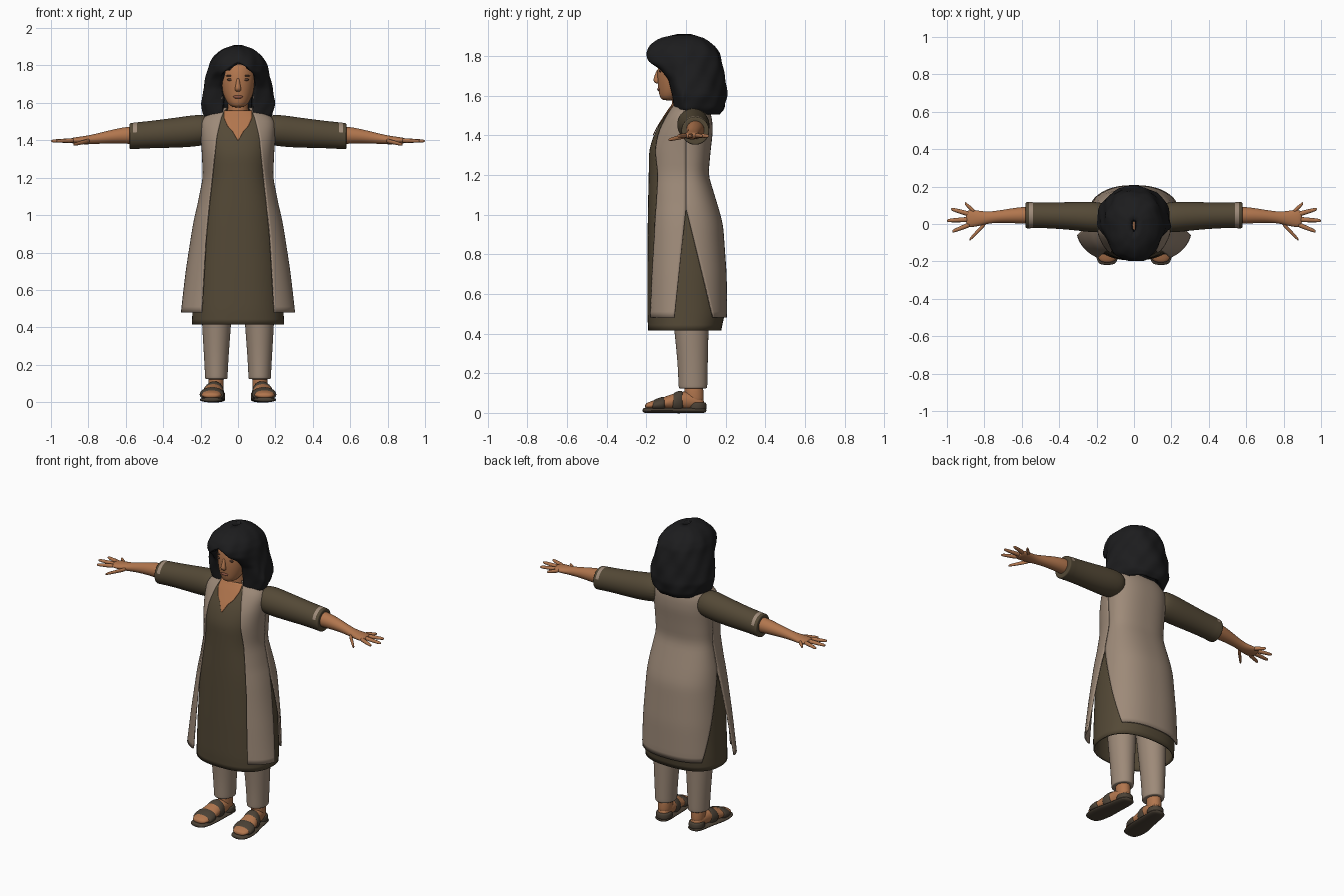
import bpy, bmesh
from math import sin, cos, asin, acos, pi, tau, copysign

if "Cube" in bpy.data.objects:
    bpy.data.objects.remove(bpy.data.objects["Cube"])


def material(name, rgb):
    m = bpy.data.materials.new(name)
    m.use_nodes = True
    m.diffuse_color = (*rgb, 1)
    m.node_tree.nodes["Principled BSDF"].inputs["Base Color"].default_value = (*rgb, 1)
    return m


SKIN = material("warm_skin", (0.44, 0.18, 0.075))
OLIVE = material("olive_cloth", (0.088, 0.066, 0.037))
TAUPE = material("taupe_cloth", (0.34, 0.255, 0.19))
HAIR = material("black_hair", (0.012, 0.012, 0.013))
LEATHER = material("brown_leather", (0.07, 0.053, 0.036))
EYE = material("dark_eye", (0.09, 0.045, 0.028))
LIP = material("lip", (0.26, 0.09, 0.055))


def finish(name, bm, mat, mirror=False, subsurf=0, thick=0):
    me = bpy.data.meshes.new(name)
    bm.to_mesh(me)
    bm.free()
    ob = bpy.data.objects.new(name, me)
    bpy.context.collection.objects.link(ob)
    me.materials.append(mat)
    me.shade_smooth()
    if mirror:
        ob.modifiers.new("mirror", "MIRROR").use_clip = False
    if thick:
        s = ob.modifiers.new("thickness", "SOLIDIFY")
        s.thickness, s.offset = thick, -1
    if subsurf:
        s = ob.modifiers.new("smooth", "SUBSURF")
        s.levels = s.render_levels = subsurf
    return ob


def grid(bm, rows, closed):
    vs = [[bm.verts.new(p) for p in r] for r in rows]
    n = len(vs[0])
    for a, b in zip(vs, vs[1:]):
        for j in range(n if closed else n - 1):
            k = (j + 1) % n
            bm.faces.new((a[j], a[k], b[k], b[j]))
    return vs


def tube(name, axis, rings, mat, mirror=True, n=14, subsurf=2):
    """Closed loft; each ring is position on axis, two centre values, two radii."""
    rows = []
    for pos, ca, cb, ra, rb in rings:
        row = []
        for j in range(n):
            p = [ca + ra * cos(tau * j / n), cb + rb * sin(tau * j / n)]
            p.insert("xyz".index(axis), pos)
            row.append(p)
        rows.append(row)
    bm = bmesh.new()
    vs = grid(bm, rows, True)
    bm.faces.new(vs[0])
    bm.faces.new(vs[-1])
    bmesh.ops.recalc_face_normals(bm, faces=bm.faces)
    return finish(name, bm, mat, mirror, subsurf)


def ball(name, loc, size, mat, mirror=False):
    bm = bmesh.new()
    bmesh.ops.create_uvsphere(bm, u_segments=20, v_segments=12, radius=1)
    bmesh.ops.scale(bm, vec=size, verts=bm.verts)
    bmesh.ops.translate(bm, vec=loc, verts=bm.verts)
    return finish(name, bm, mat, mirror)


def lin(table, z):
    z = min(max(z, table[0][0]), table[-1][0])
    for a, b in zip(table, table[1:]):
        if z <= b[0]:
            f = (z - a[0]) / (b[0] - a[0])
            return [p + (q - p) * f for p, q in zip(a[1:], b[1:])]


def soft(table, z, d=0.025):
    return [sum(v) / 3 for v in zip(lin(table, z - d), lin(table, z), lin(table, z + d))]


def steps(a, b, n):
    return [a + (b - a) * i / n for i in range(n + 1)]


def shell(name, zs, prof, span, mat, n=24, p=2.4, thick=0.01, mirror=False, wave=0):
    """Open sheet round the z axis; prof gives half width, front and back depth."""
    rows = []
    for z in zs:
        rx, f, b = prof(z)
        t0, t1 = span(z, rx, f, b)
        row = []
        for t in steps(t0, t1, n):
            s, c = sin(t), cos(t)
            k = 1 + wave * sin(6 * t + 24 * z) + wave * 0.6 * sin(11 * t - 40 * z)
            row.append((k * rx * copysign(abs(s) ** (2 / p), s),
                        -k * (f if c > 0 else b) * copysign(abs(c) ** (2 / p), c), z))
        rows.append(row)
    bm = bmesh.new()
    grid(bm, rows, False)
    bmesh.ops.remove_doubles(bm, verts=bm.verts, dist=0.0001)
    return finish(name, bm, mat, mirror, 0, thick)


def angle_x(x, rx, p=2.4):
    return asin(min(1, max(0, x / rx)) ** (p / 2))


# Body profile: height, half width, front depth, back depth
BODY = [(0.42, .262, .19, .19), (0.48, .26, .195, .208), (0.7, .25, .195, .205),
        (0.95, .232, .193, .187), (1.03, .222, .192, .165), (1.2, .188, .188, .113),
        (1.33, .193, .186, .125), (1.42, .2, .155, .136), (1.5, .2, .105, .13),
        (1.545, .17, .075, .11), (1.575, .075, .05, .085)]


def kurta_profile(z):
    rx, f, b = soft(BODY, z)
    return rx - .016, f, b - .014


def coat_front_profile(z):
    rx, f, b = soft(BODY, z)
    drop = max(0, 1.05 - z)
    return rx + .09 * drop, f + .002 + .03 * drop, b


# Long inner dress and the bare neckline
shell("inner_dress", steps(.415, 1.56, 40), kurta_profile, lambda *a: (0, tau), OLIVE, n=64)
NECKLINE = [(1.4, .002), (1.45, .03), (1.475, .055), (1.52, .075), (1.565, .075)]


def chest_span(z, rx, f, b):
    t = angle_x(lin(NECKLINE, z)[0], rx)
    return -t, t


shell("chest_skin", steps(1.4, 1.56, 16), lambda z: [v + .006 for v in kurta_profile(z)],
      chest_span, SKIN, n=12, thick=.004)

# Open sleeveless coat: mirrored front panels, one back panel, side slits
OPENING = [(.48, .195), (.9, .172), (1.2, .142), (1.42, .115), (1.54, .085), (1.575, .06)]
SLIT_TOP, HEM = 1.03, .48


def slit(z, depth):
    return depth * max(0, SLIT_TOP - z) / (SLIT_TOP - HEM)


def front_span(z, rx, f, b):
    return angle_x(lin(OPENING, z)[0], rx), acos((slit(z, .06) / f) ** 1.2)


def back_span(z, rx, f, b):
    t = pi - acos((slit(z, .14) / b) ** 1.2)
    return t, tau - t


COAT_Z = steps(HEM, SLIT_TOP, 18) + steps(SLIT_TOP, 1.575, 22)[1:]
shell("coat_front", COAT_Z, coat_front_profile, front_span, TAUPE, n=16, mirror=True)
shell("coat_back", COAT_Z, lambda z: soft(BODY, z), back_span, TAUPE, n=40)

# Sleeves with a pale tab on top of the cuff
sleeve = tube("sleeves", "x", [
    (.13, .035, 1.455, .07, .07), (.2, .035, 1.455, .085, .086), (.3, .042, 1.443, .077, .083),
    (.45, .046, 1.432, .069, .074), (.53, .047, 1.426, .069, .072), (.538, .047, 1.425, .07, .072),
    (.565, .047, 1.423, .071, .071), (.572, .047, 1.422, .071, .071),
    (.58, .047, 1.421, .069, .069), (.58, .047, 1.421, .055, .055)], OLIVE, n=24)
sleeve.data.materials.append(TAUPE)
for face in sleeve.data.polygons:
    if .535 < face.center.x < .567 and face.normal.z > .25:
        face.material_index = 1

# Forearms, palms and fingers
tube("forearms", "x", [
    (.5, .047, 1.427, .05, .052), (.6, .047, 1.428, .047, .047), (.7, .042, 1.417, .035, .034),
    (.77, .035, 1.406, .031, .027), (.82, .03, 1.4, .04, .023), (.87, .03, 1.399, .05, .018),
    (.9, .028, 1.398, .043, .013)], SKIN)
FINGERS = {"little": (.85, .062, .905, .112), "ring": (.87, .05, .978, .08),
           "middle": (.87, .025, 1.0, .018), "index": (.87, 0, .972, -.04),
           "thumb": (.79, .008, .88, -.085)}
for key, (x0, y0, x1, y1) in FINGERS.items():
    low = .022 if key == "thumb" else .003
    rings = [(x0 + (x1 - x0) * f, y0 + (y1 - y0) * f, 1.399 - low * f, r * 1.15, r)
             for f, r in ((0, .013), (.3, .013), (.65, .011), (.93, .009), (1, .005))]
    tube(key + "_fingers", "x", rings, SKIN, n=8, subsurf=1)

# Trousers, ankles and feet
tube("trouser_legs", "z", [
    (.122, .116, .035, .052, .062), (.124, .116, .035, .062, .074), (.14, .116, .035, .062, .075),
    (.25, .116, .034, .068, .078), (.4, .115, .028, .079, .088), (.6, .112, .02, .09, .1),
    (.85, .1, .01, .095, .1)], TAUPE)
tube("ankles", "z", [(.04, .117, .045, .04, .048), (.09, .117, .04, .042, .05),
                     (.16, .117, .038, .042, .05)], SKIN)
tube("feet", "y", [
    (-.208, .143, .034, .035, .014), (-.175, .142, .038, .058, .022), (-.1, .138, .05, .06, .034),
    (-.03, .127, .062, .047, .05), (.04, .118, .062, .043, .045), (.095, .116, .045, .03, .028)], SKIN)

# Sandals: sole, two wide straps and a heel band
tube("sandal_soles", "y", [
    (-.22, .144, .013, .035, .012), (-.2, .144, .013, .058, .015), (-.12, .14, .013, .072, .015),
    (-.02, .126, .013, .055, .015), (.07, .117, .013, .053, .015), (.105, .116, .013, .035, .013)], LEATHER)
tube("toe_straps", "y", [
    (-.17, .141, .035, .055, .02), (-.165, .141, .037, .067, .03), (-.11, .138, .045, .069, .042),
    (-.105, .138, .045, .055, .03)], LEATHER)
tube("instep_straps", "y", [
    (-.07, .133, .05, .045, .035), (-.065, .133, .051, .06, .053), (-.02, .126, .056, .053, .063),
    (-.012, .125, .056, .04, .045)], LEATHER)
tube("heel_bands", "z", [
    (.015, .116, .055, .046, .046), (.02, .116, .055, .05, .052), (.05, .116, .055, .049, .05),
    (.055, .116, .055, .04, .04)], LEATHER)

# Neck, head and face
tube("neck", "z", [(1.42, 0, -.01, .07, .06), (1.52, 0, -.01, .062, .062),
                   (1.57, 0, -.012, .055, .06), (1.66, 0, -.01, .055, .06)], SKIN, mirror=False)
tube("head", "z", [
    (1.575, 0, -.085, .025, .03), (1.59, 0, -.08, .052, .054), (1.64, 0, -.05, .08, .092),
    (1.7, 0, -.04, .093, .107), (1.76, 0, -.035, .095, .108), (1.82, 0, -.02, .088, .1),
    (1.87, 0, 0, .045, .05)], SKIN, mirror=False, n=20)
tube("nose", "z", [(1.735, 0, -.138, .008, .008), (1.7, 0, -.147, .011, .012),
                   (1.675, 0, -.15, .018, .018), (1.66, 0, -.142, .015, .01)], SKIN, mirror=False)
ball("eyes", (.04, -.129, 1.724), (.019, .007, .007), EYE, True)
ball("eyebrows", (.043, -.127, 1.745), (.023, .007, .004), EYE, True)
ball("lips", (0, -.136, 1.632), (.026, .009, .009), LIP)
ball("earrings", (.088, -.065, 1.63), (.008, .008, .014), TAUPE, True)

# Wavy shoulder-length hair, parted around the face
HAIR_FORM = [(1.505, .15, .05, .17), (1.53, .18, .065, .195), (1.6, .2, .075, .205),
             (1.68, .185, .1, .197), (1.73, .172, .145, .19), (1.765, .162, .198, .183),
             (1.81, .152, .203, .172), (1.85, .13, .183, .145), (1.885, .09, .14, .1),
             (1.905, .045, .085, .05), (1.91, .004, .02, .01)]
PART = [(1.5, .075), (1.6, .083), (1.7, .092), (1.75, .085), (1.785, .055), (1.808, .02), (1.815, 0)]


def hair_span(z, rx, f, b):
    t = angle_x(lin(PART, z)[0], rx, 2.1)
    return t, tau - t


shell("hair", steps(1.505, 1.91, 44), lambda z: soft(HAIR_FORM, z, .008), hair_span, HAIR,
      n=72, p=2.1, thick=.04, wave=.02)
ball("hair_underside", (0, .07, 1.655), (.155, .11, .14), HAIR)
